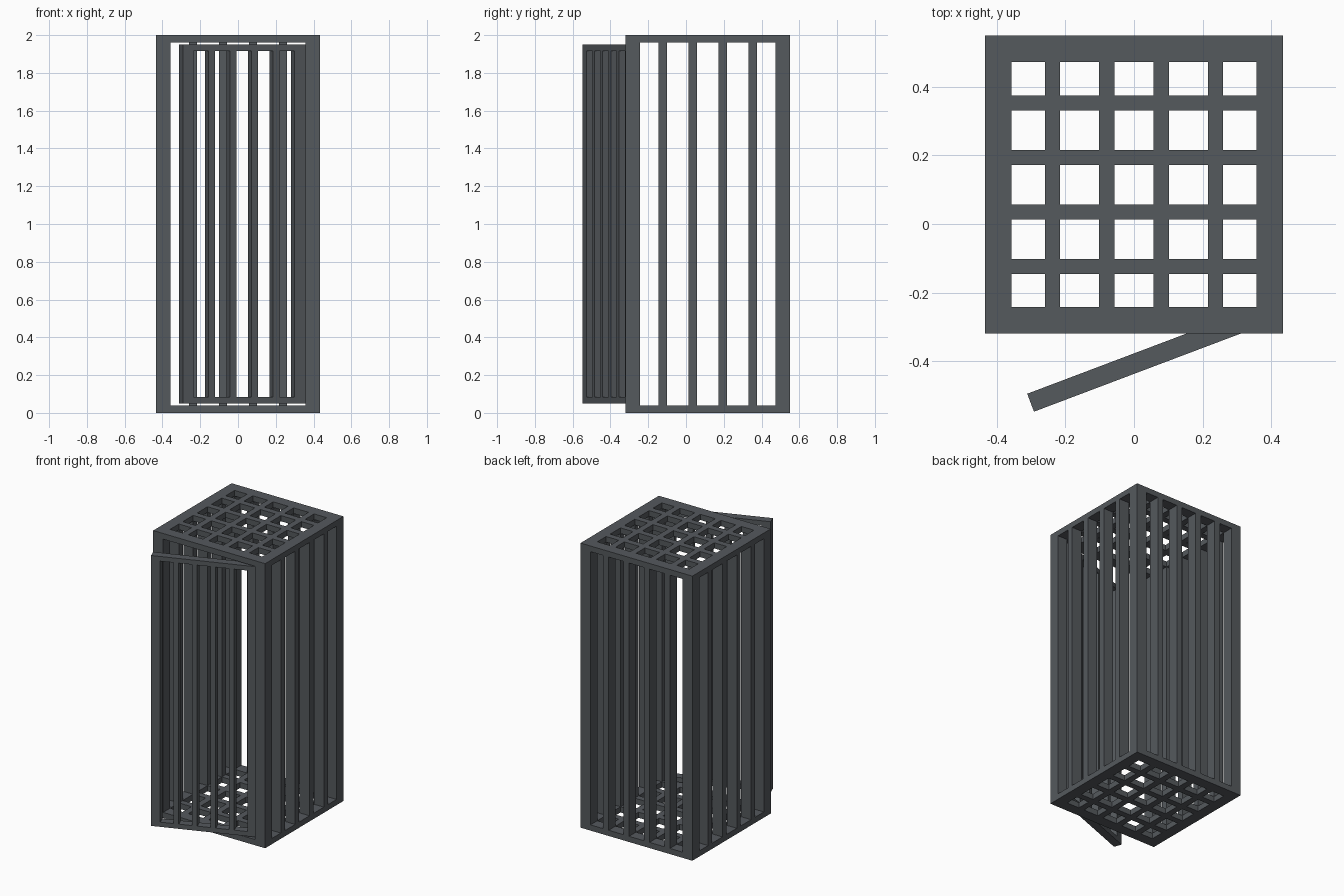
import bpy, bmesh, math
from mathutils import Matrix, Vector

if "Cube" in bpy.data.objects:
    bpy.data.objects.remove(bpy.data.objects["Cube"])

mat = bpy.data.materials.new("dark_metal")
mat.diffuse_color = (0.09, 0.1, 0.11, 1)
mat.use_nodes = True
mat.node_tree.nodes["Principled BSDF"].inputs["Base Color"].default_value = mat.diffuse_color

def build(name, boxes, matrix=None):
    """One object made of axis-aligned boxes given as (min corner, max corner)."""
    bm = bmesh.new()
    for lo, hi in boxes:
        lo, hi = Vector(lo), Vector(hi)
        s = hi - lo
        m = Matrix.Translation((lo + hi) / 2) @ Matrix.Diagonal((s.x, s.y, s.z, 1))
        bmesh.ops.create_cube(bm, size=1, matrix=m)
    me = bpy.data.meshes.new(name)
    bm.to_mesh(me)
    bm.free()
    me.materials.append(mat)
    ob = bpy.data.objects.new(name, me)
    if matrix:
        ob.matrix_world = matrix
    bpy.context.collection.objects.link(ob)
    return ob

H = 2.0
W = 0.435          # half width
P = 0.077          # post size
I = W - P          # inner half width
T = 0.04           # rail height
B = 0.022          # half bar width
CY = 0.115         # cage centre in y
bars = [-0.2385, -0.0795, 0.0795, 0.2385]
place = Matrix.Translation((0, CY, 0))

# Corner posts
build("corner_posts", [((x, y, 0), (x + P, y + P, H))
      for x in (-W, I) for y in (-W, I)], place)

# Top and bottom: border rails plus lattice
for name, z in (("floor_grid", 0), ("roof_grid", H - T)):
    boxes = []
    for a in (-W, I):
        boxes.append(((-I, a, z), (I, a + P, z + T)))
        boxes.append(((a, -I, z), (a + P, I, z + T)))
    for b in bars:
        boxes.append(((-I, b - B, z), (I, b + B, z + T)))
    edges = [-I] + [e for b in bars for e in (b - B, b + B)] + [I]
    for b in bars:
        for y0, y1 in zip(edges[::2], edges[1::2]):
            boxes.append(((b - B, y0, z), (b + B, y1, z + T)))
    build(name, boxes, place)

# Upright bars of the two sides and the back
for name, x in (("left_bars", -W), ("right_bars", I)):
    build(name, [((x, b - B, T), (x + P, b + B, H - T)) for b in bars], place)
build("back_bars", [((b - B, I, T), (b + B, W, H - T)) for b in bars], place)

# Door standing ajar, hinged at the right front post
L, D, S, R, w = 0.693, 0.056, 0.06, 0.033, 0.035
z0, z1 = 0.05, 1.95
gap = (L - 2 * S - 4 * w) / 5
door = [((0, 0, z0), (S, D, z1)), ((L - S, 0, z0), (L, D, z1)),
        ((S, 0, z0), (L - S, D, z0 + R)), ((S, 0, z1 - R), (L - S, D, z1))]
for i in range(4):
    u = S + gap + i * (w + gap)
    door.append(((u, 0, z0 + R), (u + w, D, z1 - R)))
build("door", door, Matrix.Translation((-0.292, -0.548, 0)) @
      Matrix.Rotation(math.radians(20.7), 4, 'Z'))
